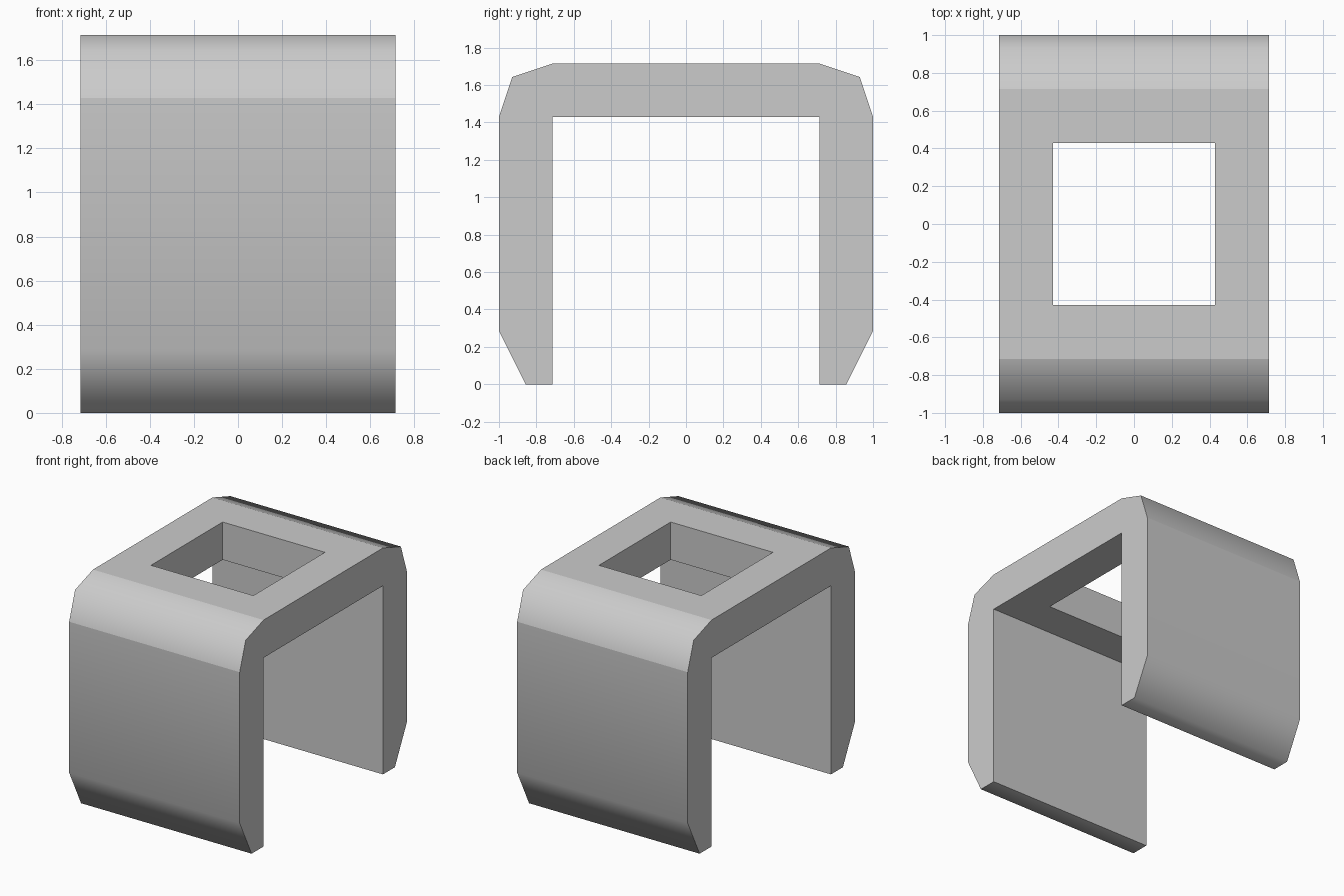
import bpy, bmesh

if "Cube" in bpy.data.objects:
    bpy.data.objects.remove(bpy.data.objects["Cube"])

U = 1 / 7          # model sits on a grid of sevenths
HALF_WIDTH = 5 * U

# Half profile (y, z) in grid units: inner corner, foot, chamfer, wall, rounded shoulder, roof
half = [(5, 10), (5, 0), (6, 0), (7, 2), (7, 10), (6.5, 11.5), (5, 12)]
rounded = [(6, 0), (7, 2), (6.5, 11.5)]     # profile corners that shade smooth
profile = half + [(-y, z) for y, z in reversed(half)]

bm = bmesh.new()

# Extrude the arch profile across x
face = bm.faces.new([bm.verts.new((-HALF_WIDTH, y * U, z * U)) for y, z in profile])
ext = bmesh.ops.extrude_face_region(bm, geom=[face], use_keep_orig=True)
moved = [g for g in ext["geom"] if isinstance(g, bmesh.types.BMVert)]
bmesh.ops.translate(bm, verts=moved, vec=(2 * HALF_WIDTH, 0, 0))
bmesh.ops.recalc_face_normals(bm, faces=bm.faces)

# Square window through the roof: inset both sides, then bridge
plates = [f for f in bm.faces
          if abs(f.normal.z) > 0.99 and f.calc_center_median().z > 9 * U]
for plate in plates:
    bmesh.ops.inset_individual(bm, faces=[plate], thickness=2 * U, use_even_offset=True)
rims = [e for f in plates for e in f.edges]
bmesh.ops.delete(bm, geom=plates, context='FACES_ONLY')
bmesh.ops.bridge_loops(bm, edges=rims)
bmesh.ops.recalc_face_normals(bm, faces=bm.faces)

# Smooth shading only over the rounded outer corners
def is_rounded(edge):
    a, b = (v.co for v in edge.verts)
    if abs(a.x - b.x) < HALF_WIDTH:
        return False
    return any(abs(abs(a.y) - y * U) < 0.01 and abs(a.z - z * U) < 0.01
               for y, z in rounded)

for f in bm.faces:
    f.smooth = True
for e in bm.edges:
    e.smooth = is_rounded(e)

mesh = bpy.data.meshes.new("arch_clip")
bm.to_mesh(mesh)
bm.free()
bpy.context.collection.objects.link(bpy.data.objects.new("arch_clip", mesh))
